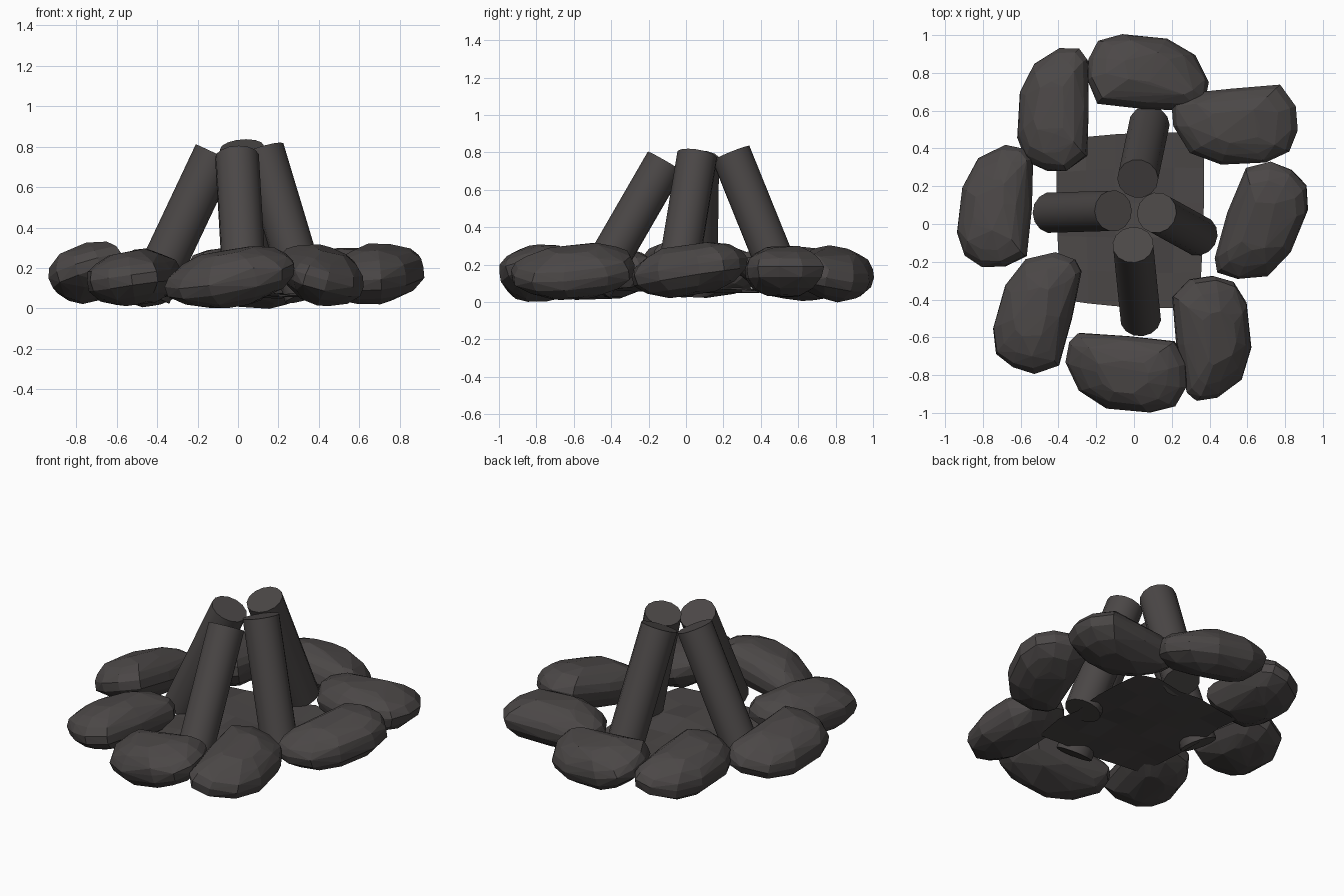
import bpy, bmesh, math, random
from mathutils import Vector, Matrix

random.seed(4)
cube = bpy.data.objects.get("Cube")
if cube:
    bpy.data.objects.remove(cube, do_unlink=True)

charcoal = bpy.data.materials.new("charcoal_grey")
charcoal.use_nodes = True
colour = (0.07, 0.063, 0.062, 1)
charcoal.diffuse_color = colour
charcoal.node_tree.nodes["Principled BSDF"].inputs["Base Color"].default_value = colour


def finish(bm, name):
    bmesh.ops.recalc_face_normals(bm, faces=bm.faces)
    mesh = bpy.data.meshes.new(name)
    bm.to_mesh(mesh)
    bm.free()
    mesh.materials.append(charcoal)
    obj = bpy.data.objects.new(name, mesh)
    bpy.context.collection.objects.link(obj)
    return obj


# Stone outline seen from above: x along the ring, y towards the fire
OUTLINE = [(-.32, .17), (-.26, .21), (0, .2), (.26, .17), (.32, .05),
           (.31, -.07), (.25, -.17), (.12, -.21), (-.12, -.18), (-.27, -.09), (-.335, .06)]
# Stone layers: height, outline scale
LAYERS = [(-.13, .42), (-.095, .75), (-.04, .97), (.015, 1), (.06, .92), (.1, .73), (.13, .42)]


def stone(name, x, y, z, angle, tilt, roll, width=1):
    bm = bmesh.new()
    for height, scale in LAYERS:
        for u, v in OUTLINE:
            s = scale * random.uniform(.97, 1.02)
            bm.verts.new((u * s, v * s * width, height * random.uniform(.88, 1.05)))
    hull = bmesh.ops.convex_hull(bm, input=bm.verts)
    loose = set(hull["geom_interior"] + hull["geom_unused"])
    bmesh.ops.delete(bm, geom=[e for e in loose if isinstance(e, bmesh.types.BMVert)],
                     context='VERTS')
    bm.transform(Matrix.Translation((x, y, z))
                 @ Matrix.Rotation(math.radians(angle), 4, 'Z')
                 @ Matrix.Rotation(math.radians(-tilt), 4, 'Y')
                 @ Matrix.Rotation(math.radians(roll), 4, 'X'))
    finish(bm, name)


stone("stone_front", -.03, -.79, .152, 0, 12, 9, 1.02)
stone("stone_front_left", .42, -.585, .16, 103, 9, 15, 1.02)
stone("stone_left", .69, .01, .172, 75, 9, 0)
stone("stone_back_left", .545, .515, .165, 10, 2, 0, 1.04)
stone("stone_back", .06, .805, .15, 180, 8, 14, .98)
stone("stone_back_right", -.425, .595, .16, 274, 8, 12, .96)
stone("stone_right", -.735, .08, .175, 270, 9, 16, .98)
stone("stone_front_right", -.525, -.47, .15, 261, -1, 8)


# Leaning logs, from bottom centre to top centre
def log(name, bottom, top, radius=.109):
    a, b = Vector(bottom), Vector(top)
    bm = bmesh.new()
    bmesh.ops.create_cone(bm, cap_ends=True, segments=14, radius1=radius,
                          radius2=radius, depth=(b - a).length)
    turn = (b - a).to_track_quat('Z', 'Y').to_matrix().to_4x4()
    bm.transform(Matrix.Translation((a + b) / 2) @ turn)
    obj = finish(bm, name)
    bpy.ops.object.select_all(action='DESELECT')
    obj.select_set(True)
    bpy.context.view_layer.objects.active = obj
    bpy.ops.object.shade_smooth_by_angle(angle=math.radians(40))


log("log_front", (.035, -.5, .075), (-.005, -.11, .75))
log("log_back", (.08, .525, .09), (.02, .24, .795))
log("log_left", (.338, -.06, .06), (.12, .06, .785))
log("log_right", (-.438, .06, .07), (-.11, .07, .765))

# Uneven ash bed under the logs
bm = bmesh.new()
bmesh.ops.create_grid(bm, x_segments=5, y_segments=5, size=1)
for v in bm.verts:
    x, y = v.co.x, v.co.y
    v.co = (-.02 + .39 * x * (1 + .06 * min(y, 0)),
            .02 + y * (.44 + .02 * x) + .02 * (1 - x * x) * y,
            .065 + random.uniform(-.02, .02))
finish(bm, "ash_bed")
